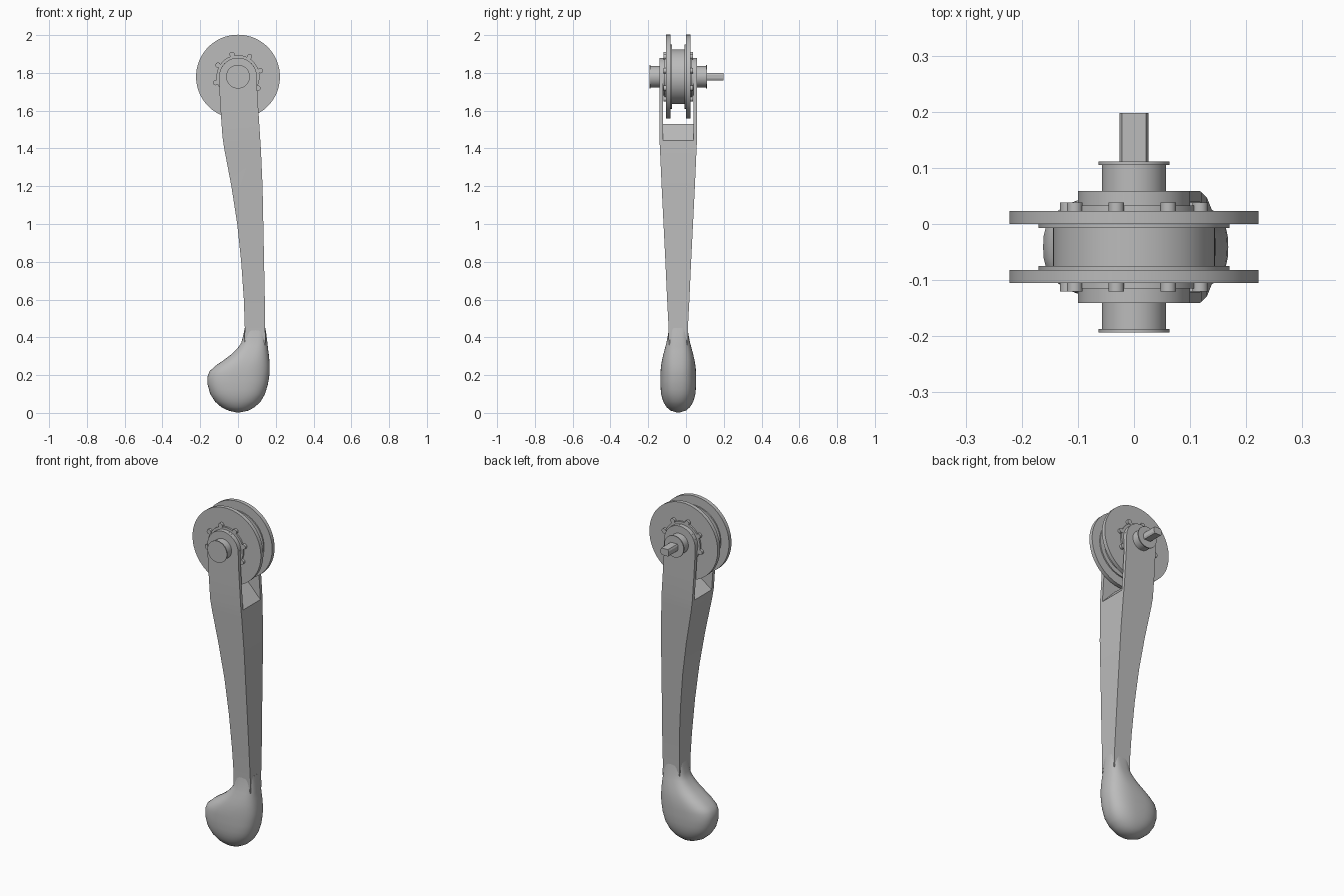
import bpy, bmesh, math
from mathutils import Matrix

if "Cube" in bpy.data.objects:
    bpy.data.objects.remove(bpy.data.objects["Cube"])

YC, ZC = -0.041, 1.78          # mid-plane of the arm, height of the axle
grey = bpy.data.materials.new("plain grey")
grey.diffuse_color = (0.5, 0.5, 0.5, 1)
grey.use_nodes = True
grey.node_tree.nodes["Principled BSDF"].inputs["Base Color"].default_value = grey.diffuse_color


def finish(name, bm, smooth=None):
    bmesh.ops.recalc_face_normals(bm, faces=bm.faces)
    me = bpy.data.meshes.new(name)
    bm.to_mesh(me)
    bm.free()
    ob = bpy.data.objects.new(name, me)
    bpy.context.collection.objects.link(ob)
    me.materials.append(grey)
    if smooth:
        bpy.ops.object.select_all(action='DESELECT')
        ob.select_set(True)
        bpy.context.view_layer.objects.active = ob
        bpy.ops.object.shade_smooth_by_angle(angle=math.radians(smooth))
    return ob


def loft(name, rings, smooth=None):
    bm = bmesh.new()
    vs = [[bm.verts.new(p) for p in r] for r in rings]
    n = len(rings[0])
    for a, b in zip(vs, vs[1:]):
        for i in range(n):
            j = (i + 1) % n
            bm.faces.new((a[i], a[j], b[j], b[i]))
    bm.faces.new(vs[0])
    bm.faces.new(vs[-1])
    return finish(name, bm, smooth)


def prism(name, pts, y0, y1):
    return loft(name, [[(x, y, z) for x, z in pts] for y in (y0, y1)])


def turned(name, profile, seg=64):
    """Revolve (y, radius) pairs round the axle."""
    rings = [[(r * math.cos(t), y, ZC + r * math.sin(t))
              for t in (2 * math.pi * i / seg for i in range(seg))]
             for y, r in profile]
    return loft(name, rings, 30)


def interp(table, z):
    for a, b in zip(table, table[1:]):
        if z <= b[0]:
            t = (z - a[0]) / (b[0] - a[0])
            return [p + (q - p) * t for p, q in zip(a[1:], b[1:])]
    return table[-1][1:]


# Arm: rectangular sections (z, left, right, half depth), rounded at the top
arm_rows = [(0.36, 0.035, 0.145, 0.05), (0.45, 0.036, 0.144, 0.051),
            (0.6, 0.031, 0.142, 0.059), (0.8, 0.017, 0.138, 0.068),
            (1.0, -0.004, 0.134, 0.078), (1.2, -0.035, 0.13, 0.088),
            (1.4, -0.073, 0.121, 0.097), (1.46, -0.082, 0.117, 0.1),
            (1.6, -0.092, 0.108, 0.1), (1.7, -0.098, 0.102, 0.1)]
for k in range(0, 13):
    a = math.radians(min(k * 7.5, 88))
    arm_rows.append((ZC + 0.1 * math.sin(a), -0.1 * math.cos(a), 0.1 * math.cos(a), 0.1))
arm = loft("forked_arm", [[(l, YC - d, z), (r, YC - d, z), (r, YC + d, z), (l, YC + d, z)]
                          for z, l, r, d in arm_rows], 15)

# Slot of the fork, with a ridged floor
cutter = prism("slot_cutter", [(-0.3, 1.3), (0.015, 1.53), (0.035, 1.53), (0.3, 1.25),
                               (0.3, 2.1), (-0.3, 2.1)], YC - 0.08, YC + 0.08)
cutter.hide_render = True
cutter.hide_viewport = True
cut = arm.modifiers.new("slot", 'BOOLEAN')
cut.operation, cut.object, cut.solver = 'DIFFERENCE', cutter, 'EXACT'

# Knob: (z, left, right, half depth, squareness), rounded sections
knob_rows = [(0.003, -0.012, 0.012, 0.01, 2.0), (0.012, -0.05, 0.055, 0.04, 2.0),
             (0.03, -0.088, 0.088, 0.062, 2.1), (0.06, -0.122, 0.12, 0.08, 2.3),
             (0.1, -0.147, 0.143, 0.091, 2.5), (0.15, -0.161, 0.158, 0.095, 2.6),
             (0.19, -0.162, 0.165, 0.095, 2.6), (0.22, -0.151, 0.168, 0.094, 2.6),
             (0.25, -0.118, 0.168, 0.091, 2.6), (0.28, -0.075, 0.166, 0.086, 2.6),
             (0.31, -0.035, 0.163, 0.079, 2.6), (0.34, -0.004, 0.159, 0.071, 2.7),
             (0.37, 0.017, 0.156, 0.063, 2.8), (0.41, 0.028, 0.151, 0.055, 3.2),
             (0.45, 0.036, 0.145, 0.049, 4.0)]
rings = []
for i in range(len(knob_rows) * 2 - 1):
    a, b = knob_rows[i // 2], knob_rows[(i + 1) // 2]
    z, l, r, d, e = [(p + q) / 2 for p, q in zip(a, b)]
    ring = []
    for k in range(48):
        c, s = math.cos(k * math.pi / 24), math.sin(k * math.pi / 24)
        ring.append(((l + r) / 2 + (r - l) / 2 * math.copysign(abs(c) ** (2 / e), c),
                     YC + d * math.copysign(abs(s) ** (2 / e), s), z))
    rings.append(ring)
loft("knob", rings, 50)

# Grooved wheel: two big discs, thin inner lips and the drum between them
turned("wheel", [(YC - 0.064, 0.08), (YC - 0.064, 0.222), (YC - 0.041, 0.222),
                 (YC - 0.041, 0.17), (YC - 0.034, 0.17), (YC - 0.034, 0.144),
                 (YC + 0.034, 0.144), (YC + 0.034, 0.17), (YC + 0.041, 0.17),
                 (YC + 0.041, 0.222), (YC + 0.064, 0.222), (YC + 0.064, 0.08)], 96)

# Axle with capped ends
turned("axle", [(YC - 0.152, 0.063), (YC - 0.146, 0.063), (YC - 0.146, 0.057),
                (YC + 0.146, 0.057), (YC + 0.146, 0.063), (YC + 0.152, 0.063)])

# Drive shaft: flat bar with chamfered corners, at the back only
quarter = [(0.026, 0.01), (0.021, 0.02)]
bar = quarter + [(-x, z) for x, z in quarter[::-1]]
bar += [(-x, -z) for x, z in bar]
prism("drive_shaft", [(x, ZC + z) for x, z in bar], 0.1, 0.198)

# Washer and lugged plate on each side of the wheel
for side, label in ((-1, "front"), (1, "back")):
    turned(label + "_washer", [(YC + side * 0.06, 0.1), (YC + side * 0.085, 0.1)])
    turned(label + "_plate", [(YC + side * 0.06, 0.114), (YC + side * 0.074, 0.114)])
    bm = bmesh.new()
    for k in range(8):
        t = math.radians(15 + 45 * k)
        place = Matrix.Translation((0.122 * math.cos(t), YC + side * 0.07,
                                    ZC + 0.122 * math.sin(t)))
        bmesh.ops.create_cone(bm, cap_ends=True, segments=16, radius1=0.014,
                              radius2=0.014, depth=0.018,
                              matrix=place @ Matrix.Rotation(math.pi / 2, 4, 'X'))
    finish(label + "_lugs", bm, 30)
